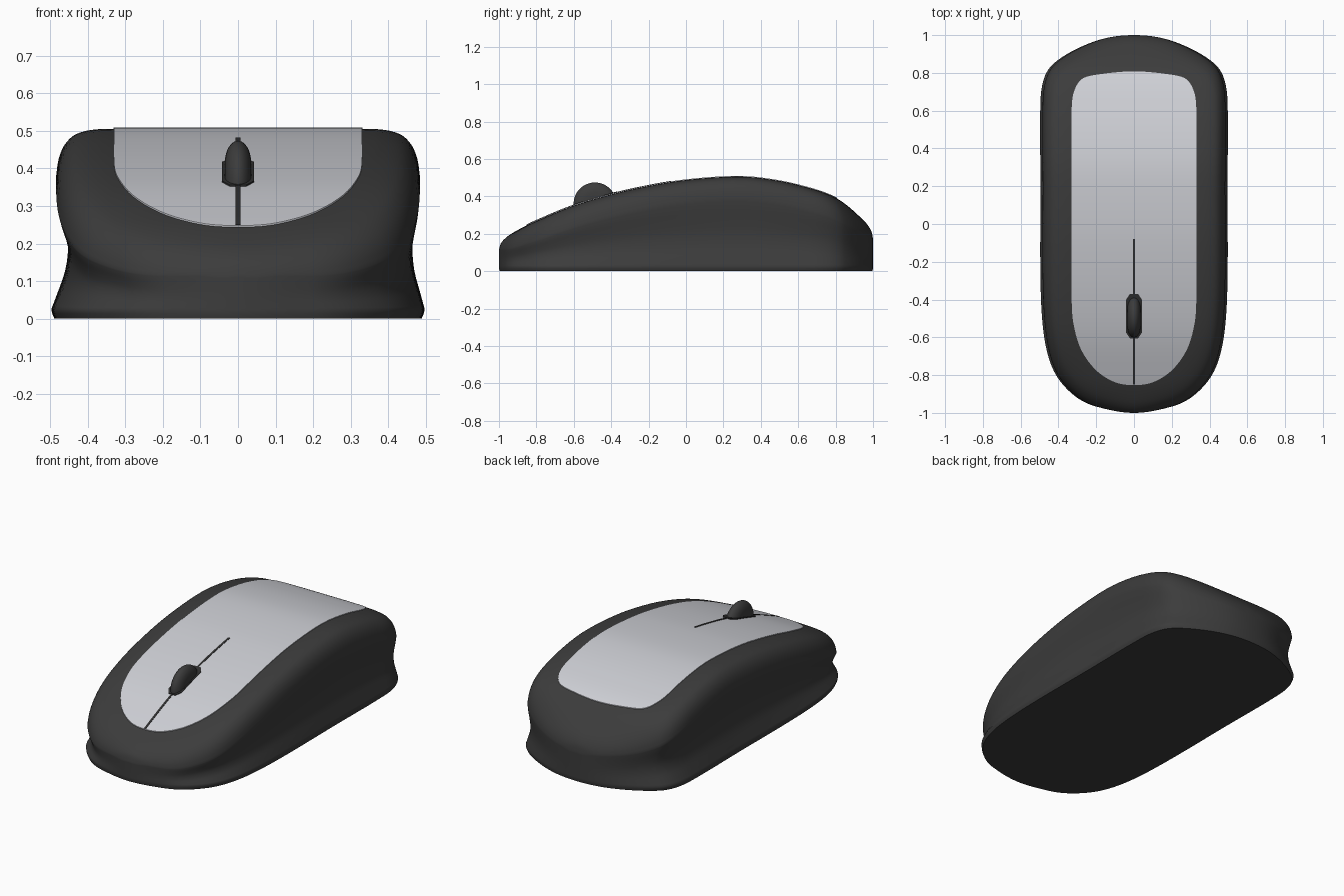
import bpy, bmesh, math
from mathutils import Vector, Matrix

if "Cube" in bpy.data.objects:
    bpy.data.objects.remove(bpy.data.objects["Cube"])


def spline(pts, n, mirror=False):
    """Smooth curve through 2D points, chord-length spaced."""
    p = [Vector(q) for q in pts]
    flip = lambda q: Vector((-q.x, q.y))
    a = flip(p[1]) if mirror else 2 * p[0] - p[1]
    b = flip(p[-2]) if mirror else 2 * p[-1] - p[-2]
    p = [a] + p + [b]
    d = [(p[i + 1] - p[i]).length for i in range(len(p) - 1)]
    tan = [None] + [(p[i + 1] - p[i - 1]) / (d[i] + d[i - 1]) for i in range(1, len(p) - 1)]
    out = []
    for i in range(1, len(p) - 2):
        for k in range(n):
            t = k / n
            out.append(p[i] * (2 * t**3 - 3 * t**2 + 1) + p[i + 1] * (3 * t**2 - 2 * t**3)
                       + tan[i] * d[i] * (t**3 - 2 * t**2 + t) + tan[i + 1] * d[i] * (t**3 - t**2))
    return out + [p[-2]]


def material(name, rgb):
    m = bpy.data.materials.new(name)
    m.diffuse_color = (*rgb, 1)
    m.use_nodes = True
    m.node_tree.nodes["Principled BSDF"].inputs["Base Color"].default_value = m.diffuse_color
    return m


dark = material("dark_plastic", (0.045, 0.045, 0.045))
black = material("groove_dark", (0.03, 0.03, 0.03))
silver = material("silver_plastic", (0.62, 0.63, 0.67))


def finish(bm, name, mat, angle=40):
    bmesh.ops.remove_doubles(bm, verts=bm.verts, dist=1e-5)
    bmesh.ops.recalc_face_normals(bm, faces=bm.faces)
    me = bpy.data.meshes.new(name)
    bm.to_mesh(me)
    bm.free()
    ob = bpy.data.objects.new(name, me)
    bpy.context.collection.objects.link(ob)
    me.materials.append(mat)
    bpy.ops.object.select_all(action='DESELECT')
    ob.select_set(True)
    bpy.context.view_layer.objects.active = ob
    bpy.ops.object.shade_smooth_by_angle(angle=math.radians(angle))
    return ob


# Height of the top surface along the length
crown = spline([(-1, .145), (-.985, .17), (-.9, .22), (-.8, .268), (-.6, .35), (-.4, .41), (-.2, .455),
                (0, .487), (.25, .505), (.4, .497), (.6, .46), (.8, .392), (.95, .275), (.99, .232), (1, .2)], 10)


def top(y):
    for a, b in zip(crown, crown[1:]):
        if y <= b.x:
            return a.y + (b.y - a.y) * max(0, (y - a.x) / (b.x - a.x))
    return crown[-1].y


# Body: rings up the waisted side, over the rounded rim, in to the centre line
HALF = .483
half = spline([(0, -1), (.2, -.965), (.3, -.915), (.39, -.82), (.44, -.71), (.47, -.55), (HALF, -.3), (HALF, .2),
               (HALF, .65), (.465, .77), (.42, .845), (.3, .925), (.15, .983), (0, 1)], 8, True)
outline = half + [Vector((-q.x, q.y)) for q in half[-2:0:-1]]
side = spline([(0, 1.025), (.12, 1.002), (.3, .968), (.5, .957), (.7, .972), (.88, .992), (1, 1)], 3)
rim = spline([(0, .12), (.006, .08), (.02, .045), (.045, .018), (.08, .005), (.12, 0)], 3)
rim += [Vector((.12 + (HALF - .12) * i / 12, 0)) for i in range(1, 13)]


def drop(q):
    return .25 + .75 * min(1, abs(q.x) / HALF)


rings = [[(q.x * 1.008, q.y * .996, 0) for q in outline],
         [(q.x * 1.02, q.y, .014) for q in outline]]
for f, w in side[:-1]:
    ring = []
    for q in outline:
        z = .025 + f * (top(q.y) - .12 * drop(q) - .025)
        grip = 1 - (.025 * math.sin(math.pi * f) if q.x < 0 else 0)
        ring.append((q.x * w * grip, q.y, z))
    rings.append(ring)
for d, h in rim:
    s = d / HALF
    rings.append([(q.x * (1 - s), q.y * (1 - s / 2), top(q.y * (1 - s / 2)) - h * drop(q)) for q in outline])

bm = bmesh.new()
rows = [[bm.verts.new(c) for c in r] for r in rings]
n = len(outline)
bm.faces.new(rows[0])
for a, b in zip(rows, rows[1:]):
    for i in range(n):
        j = (i + 1) % n
        bm.faces.new((a[i], a[j], b[j], b[i]))
finish(bm, "body", dark, 50)


# Thin panels that follow the top surface
def panel(name, pts, lift, mat):
    bm = bmesh.new()
    rows = [[[bm.verts.new((s * q.x, q.y, top(q.y) + z)) for s in (-1, 1)] for z in (lift, lift - .02)]
            for q in pts]
    for (a, al), (b, bl) in zip(rows, rows[1:]):
        for f in ((a[0], a[1], b[1], b[0]), (al[0], bl[0], bl[1], al[1]),
                  (a[0], b[0], bl[0], al[0]), (a[1], al[1], bl[1], b[1])):
            bm.faces.new(f)
    for (t, l) in (rows[0], rows[-1]):
        bm.faces.new((t[0], t[1], l[1], l[0]))
    bmesh.ops.dissolve_degenerate(bm, dist=1e-6, edges=bm.edges)
    return finish(bm, name, mat)


plate = spline([(0, -.853), (.1, -.838), (.2, -.775), (.28, -.665), (.32, -.53), (.33, -.4), (.33, 0), (.33, .6),
                (.318, .7), (.275, .768), (.18, .793), (0, .808)], 10, True)
panel("top_plate", plate, .004, silver)
panel("button_groove", [Vector((.006, -.85 + .77 * i / 40)) for i in range(41)], .006, black)
panel("wheel_well", [Vector(q) for q in ((.022, -.605), (.042, -.575), (.042, -.48), (.042, -.4), (.022, -.37))],
      .008, black)

# Scroll wheel: rounded tread profile spun about the x axis
bm = bmesh.new()
tread = spline([(-.035, 0), (-.035, .06), (-.029, .088), (-.016, .107), (0, .114),
                (.016, .107), (.029, .088), (.035, .06), (.035, 0)], 3)
vs = [bm.verts.new((x, 0, r)) for x, r in tread]
es = [bm.edges.new(e) for e in zip(vs, vs[1:])]
bmesh.ops.spin(bm, geom=vs + es, cent=(0, 0, 0), axis=(1, 0, 0), angle=math.tau, steps=48, use_merge=False)
bmesh.ops.transform(bm, matrix=Matrix.Translation((0, -.487, .36)), verts=bm.verts)
finish(bm, "scroll_wheel", dark)
